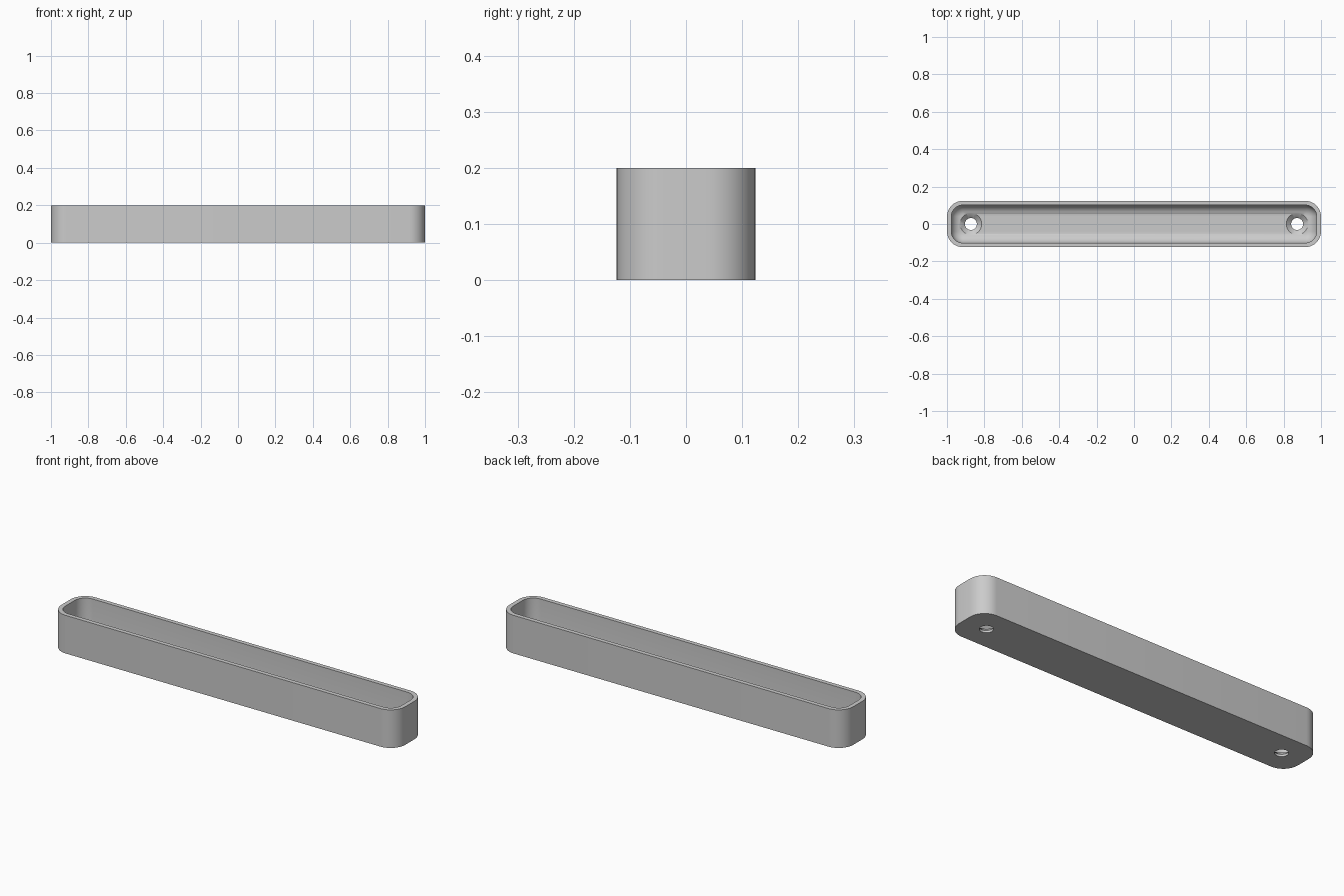
import bpy, bmesh, math

if "Cube" in bpy.data.objects:
    bpy.data.objects.remove(bpy.data.objects["Cube"])

HALF_X, HALF_Y, HEIGHT = 1.0, 0.124, 0.2
CORNER, WALL, FLOOR, FILLET = 0.085, 0.023, 0.035, 0.056
HOLE_X, HOLE_R, SINK_R = 0.872, 0.032, 0.062
STEPS = 10

grey = bpy.data.materials.new("light grey")
grey.use_nodes = True
grey.diffuse_color = (0.6, 0.6, 0.6, 1)
grey.node_tree.nodes["Principled BSDF"].inputs["Base Color"].default_value = (0.6, 0.6, 0.6, 1)


def make_object(name, bm):
    bmesh.ops.recalc_face_normals(bm, faces=bm.faces)
    mesh = bpy.data.meshes.new(name)
    bm.to_mesh(mesh)
    bm.free()
    mesh.materials.append(grey)
    obj = bpy.data.objects.new(name, mesh)
    bpy.context.collection.objects.link(obj)
    return obj


def loft(name, rings):
    """Bridge equal rings of points and cap both ends."""
    bm = bmesh.new()
    loops = [[bm.verts.new(p) for p in ring] for ring in rings]
    for a, b in zip(loops, loops[1:]):
        for i in range(len(a)):
            j = (i + 1) % len(a)
            bm.faces.new((a[i], a[j], b[j], b[i]))
    bm.faces.new(loops[0])
    bm.faces.new(loops[-1])
    return make_object(name, bm)


def rounded_ring(inset, z):
    """Rounded rectangle, moved in from the outer wall."""
    r = max(CORNER - inset, 0.004)
    cx, cy = HALF_X - inset - r, HALF_Y - inset - r
    points = []
    for q, (sx, sy) in enumerate(((1, 1), (-1, 1), (-1, -1), (1, -1))):
        for s in range(STEPS + 1):
            a = (q + s / STEPS) * math.pi / 2
            points.append((sx * cx + r * math.cos(a), sy * cy + r * math.sin(a), z))
    return points


def circle(x, r, z, sides=48):
    return [(x + r * math.cos(math.tau * i / sides), r * math.sin(math.tau * i / sides), z)
            for i in range(sides)]


# Open tray: outer wall, flat rim, inner wall and filleted floor
rings = [rounded_ring(0, 0), rounded_ring(0, HEIGHT), rounded_ring(WALL, HEIGHT)]
for s in range(STEPS + 1):
    a = s / STEPS * math.pi / 2
    rings.append(rounded_ring(WALL + FILLET * (1 - math.cos(a)),
                              FLOOR + FILLET * (1 - math.sin(a))))
tray = loft("tray", rings)

# Countersunk screw holes near both ends
for side, x in (("left", HOLE_X), ("right", -HOLE_X)):
    cutter = loft(side + "_hole_cutter", [
        circle(x, HOLE_R, -0.05), circle(x, HOLE_R, 0.012),
        circle(x, SINK_R, FLOOR + 0.004), circle(x, SINK_R, 0.15)])
    cutter.hide_render = True
    cutter.hide_set(True)
    mod = tray.modifiers.new(side + " hole", 'BOOLEAN')
    mod.operation = 'DIFFERENCE'
    mod.solver = 'EXACT'
    mod.object = cutter

bpy.ops.object.select_all(action='DESELECT')
tray.select_set(True)
bpy.context.view_layer.objects.active = tray
for mod in list(tray.modifiers):
    bpy.ops.object.modifier_apply(modifier=mod.name)
for obj in [o for o in bpy.data.objects if o.name.endswith("_cutter")]:
    bpy.data.objects.remove(obj)
bpy.ops.object.shade_smooth_by_angle(angle=math.radians(30))
